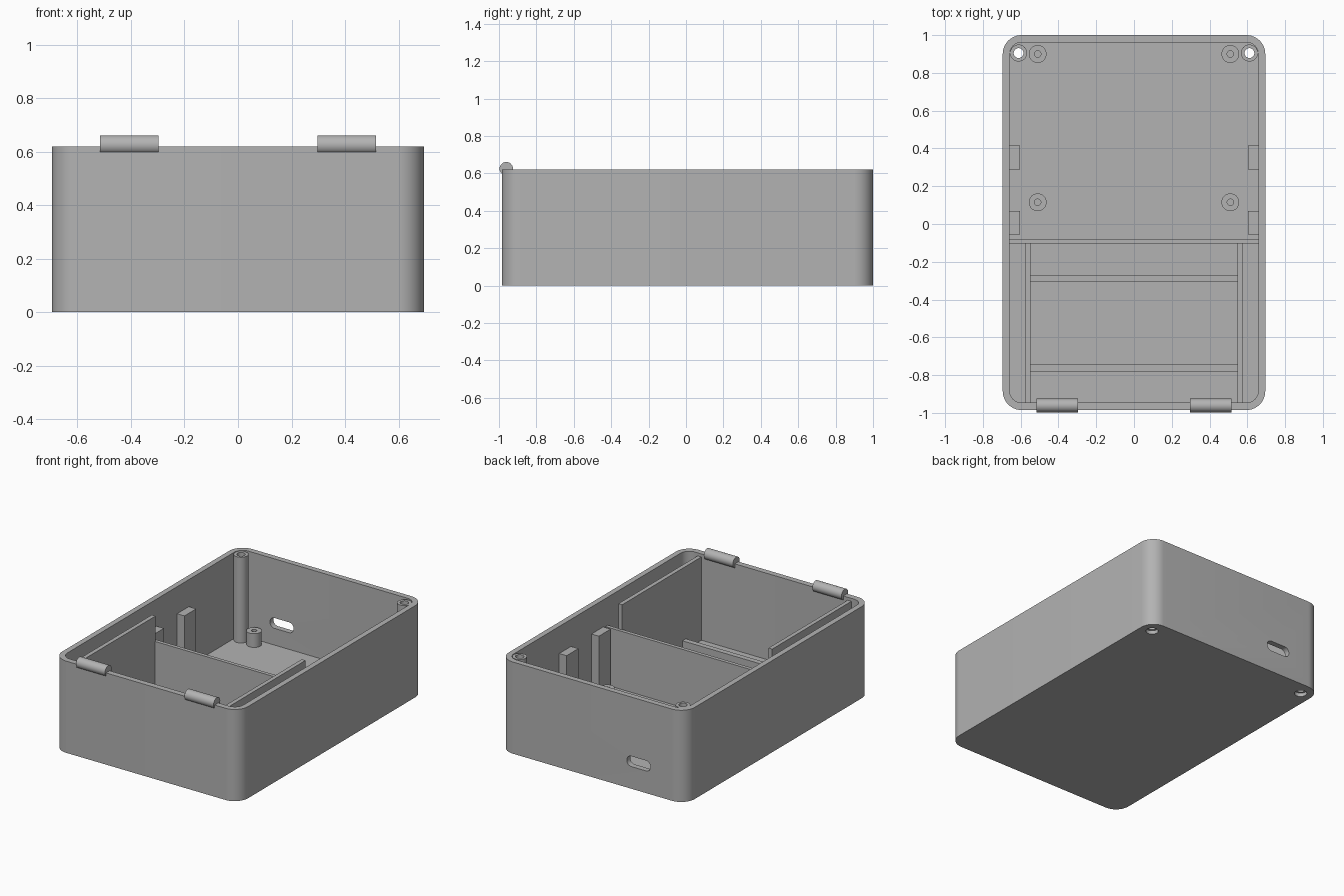
import bpy, bmesh
from math import pi, cos, sin, radians
from mathutils import Matrix, Vector

cube = bpy.data.objects.get("Cube")
if cube:
    bpy.data.objects.remove(cube, do_unlink=True)

grey = bpy.data.materials.new("plain grey")
grey.use_nodes = True
grey.diffuse_color = (0.45, 0.45, 0.45, 1)
grey.node_tree.nodes["Principled BSDF"].inputs["Base Color"].default_value = (0.45, 0.45, 0.45, 1)

HEIGHT, FLOOR = 0.62, 0.037


def prism(name, outline, depth, matrix):
    """Extrude a flat outline along its local z, then place it."""
    bm = bmesh.new()
    face = bm.faces.new([bm.verts.new((x, y, 0)) for x, y in outline])
    top = bmesh.ops.extrude_face_region(bm, geom=[face])["geom"]
    bmesh.ops.translate(bm, vec=(0, 0, depth),
                        verts=[v for v in top if isinstance(v, bmesh.types.BMVert)])
    bmesh.ops.transform(bm, matrix=matrix, verts=bm.verts)
    bmesh.ops.recalc_face_normals(bm, faces=bm.faces)
    mesh = bpy.data.meshes.new(name)
    bm.to_mesh(mesh)
    bm.free()
    mesh.materials.append(grey)
    obj = bpy.data.objects.new(name, mesh)
    bpy.context.collection.objects.link(obj)
    return obj


def rounded(x0, x1, y0, y1, r, steps=12):
    """Rectangle outline with rounded corners."""
    centres = [(x1 - r, y1 - r), (x0 + r, y1 - r), (x0 + r, y0 + r), (x1 - r, y0 + r)]
    return [(cx + r * cos(a), cy + r * sin(a))
            for q, (cx, cy) in enumerate(centres)
            for a in [(q + i / steps) * pi / 2 for i in range(steps + 1)]]


def box(name, x0, x1, y0, y1, z0, z1):
    return prism(name, [(x0, y0), (x1, y0), (x1, y1), (x0, y1)], z1 - z0,
                 Matrix.Translation((0, 0, z0)))


def disc(r, sides=32):
    return [(r * cos(2 * pi * i / sides), r * sin(2 * pi * i / sides)) for i in range(sides)]


def cylinder(name, x, y, z0, z1, r):
    return prism(name, disc(r), z1 - z0, Matrix.Translation((x, y, z0)))


def cut(obj, cutter):
    """Subtract the cutter, then discard it."""
    cutter.hide_render = True
    mod = obj.modifiers.new("cut", 'BOOLEAN')
    mod.operation, mod.solver, mod.object = 'DIFFERENCE', 'EXACT', cutter
    bpy.context.view_layer.objects.active = obj
    bpy.ops.object.modifier_apply(modifier=mod.name)
    bpy.data.objects.remove(cutter, do_unlink=True)


# Open tray with rounded corners
tray = prism("tray_shell", rounded(-0.695, 0.695, -0.985, 1.0, 0.1), HEIGHT, Matrix())
cut(tray, prism("cavity", rounded(-0.658, 0.658, -0.946, 0.962, 0.063), HEIGHT,
                Matrix.Translation((0, 0, FLOOR))))

# Cable slot through the back wall
slot = rounded(-0.435, -0.257, 0.15, 0.22, 0.0349)
cut(tray, prism("slot", slot, 0.2, Matrix.Translation((0, 1.1, 0)) @ Matrix.Rotation(pi / 2, 4, 'X')))

parts = [tray]
for side, s in (("left", 1), ("right", -1)):
    # Screw post in the back corner, with a countersunk hole below
    px, py = s * 0.611, 0.905
    cut(tray, cylinder("screw_hole", px, py, -0.1, 0.1, 0.026))
    cut(tray, cylinder("screw_recess", px, py, -0.1, 0.025, 0.039))
    post = cylinder(side + "_screw_post", px, py, FLOOR - 0.005, HEIGHT - 0.003, 0.045)
    cut(post, cylinder("post_hole", px, py, -0.1, 1, 0.026))
    parts.append(post)

    # Board standoffs
    for place, y in (("back", 0.9), ("middle", 0.115)):
        standoff = cylinder(f"{side}_{place}_standoff", s * 0.51, y, FLOOR - 0.005, 0.13, 0.047)
        cut(standoff, cylinder("pilot_hole", s * 0.51, y, FLOOR, 1, 0.017))
        parts.append(standoff)

    # Wall support blocks
    for place, y in (("back", 0.352), ("middle", 0.007)):
        x0, x1 = sorted((s * 0.603, s * 0.665))
        parts.append(box(f"{side}_{place}_support", x0, x1, y - 0.063, y + 0.063, 0.03, 0.437))

    # Tall panel beside the front compartment
    x0, x1 = sorted((s * 0.547, s * 0.575))
    parts.append(box(side + "_panel", x0, x1, -0.95, -0.1, 0.03, 0.6))

    # Hinge barrel on the front rim
    turn = Matrix.Translation((s * 0.406 - 0.109, -0.961, 0.625)) @ Matrix.Rotation(pi / 2, 4, 'Y')
    parts.append(prism(side + "_hinge_barrel", disc(0.036), 0.218, turn))

# Cross divider and floor ribs
parts.append(box("divider", -0.665, 0.665, -0.105, -0.08, 0.03, 0.43))
for place, y in (("back", -0.287), ("front", -0.762)):
    parts.append(box(place + "_rib", -0.55, 0.55, y - 0.018, y + 0.018, 0.03, 0.11))

# Smooth the round surfaces, keep edges sharp
bpy.ops.object.select_all(action='DESELECT')
for part in parts:
    part.select_set(True)
bpy.context.view_layer.objects.active = tray
bpy.ops.object.shade_smooth_by_angle(angle=radians(30))
